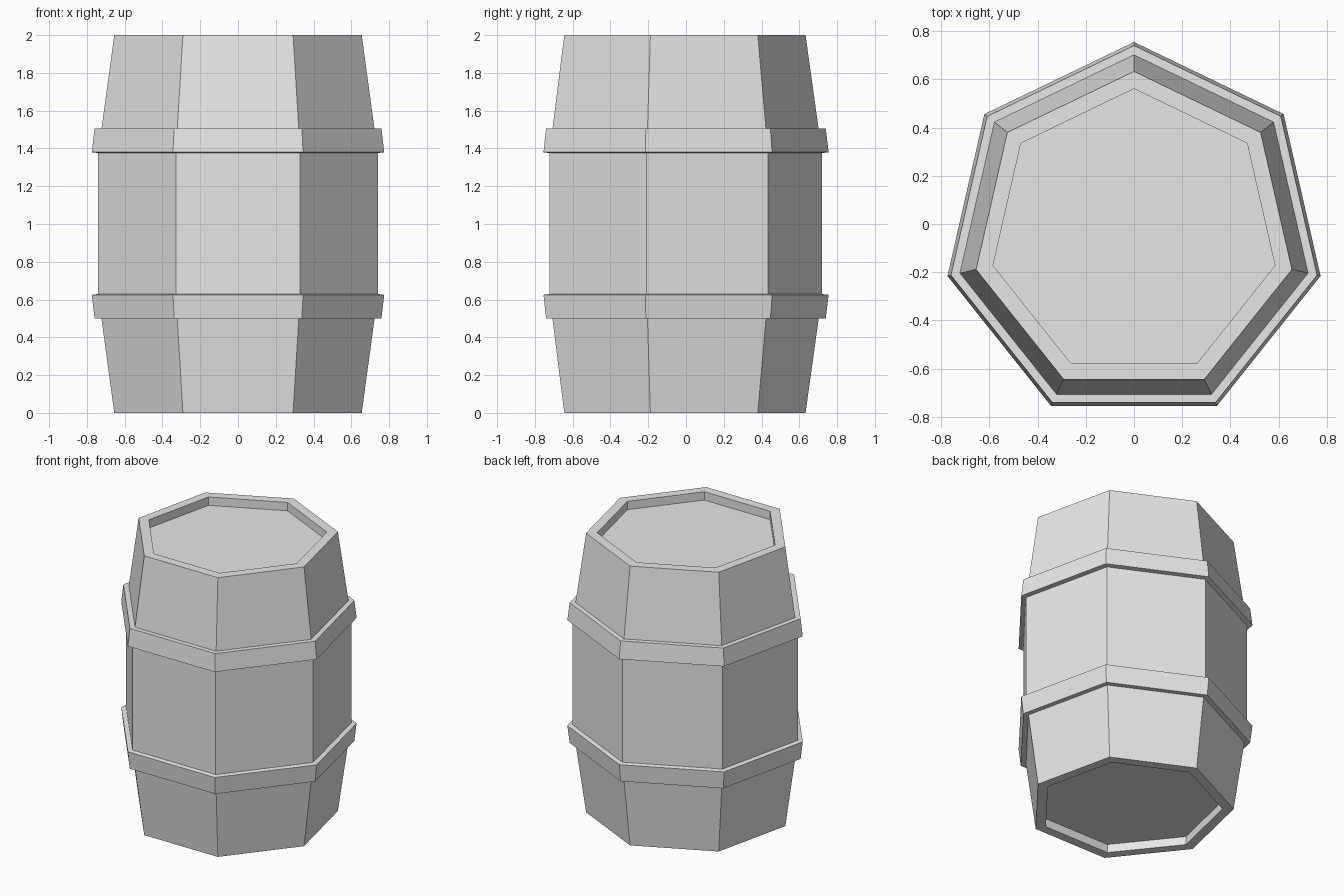
import bpy, bmesh
from math import sin, cos, tau

cube = bpy.data.objects.get("Cube")
if cube:
    bpy.data.objects.remove(cube, do_unlink=True)

SIDES = 7
CENTRE_Y = -0.039

grey = bpy.data.materials.new("plain grey")
grey.use_nodes = True
grey.diffuse_color = (0.8, 0.8, 0.8, 1)
grey.node_tree.nodes["Principled BSDF"].inputs["Base Color"].default_value = (0.8, 0.8, 0.8, 1)


def lathe(name, profile, closed):
    """Sweep (radius, z) points around a heptagon; cap the ends or join them into a ring."""
    bm = bmesh.new()
    rings = []
    for radius, z in profile:
        rings.append([bm.verts.new((radius * sin(tau * i / SIDES),
                                    CENTRE_Y + radius * cos(tau * i / SIDES), z))
                      for i in range(SIDES)])
    pairs = list(zip(rings, rings[1:]))
    if closed:
        pairs.append((rings[-1], rings[0]))
    else:
        bm.faces.new(rings[0])
        bm.faces.new(rings[-1])
    for a, b in pairs:
        for i in range(SIDES):
            j = (i + 1) % SIDES
            bm.faces.new((a[i], a[j], b[j], b[i]))
    bmesh.ops.recalc_face_normals(bm, faces=bm.faces[:])
    mesh = bpy.data.meshes.new(name)
    bm.to_mesh(mesh)
    bm.free()
    mesh.materials.append(grey)
    obj = bpy.data.objects.new(name, mesh)
    bpy.context.collection.objects.link(obj)
    return obj


# Barrel body with a recessed lid and base
lower_half = [(0.6, 0.06), (0.6, 0), (0.672, 0), (0.759, 0.625)]
upper_half = [(r, 2 - z) for r, z in reversed(lower_half)]
lathe("barrel_body", lower_half + upper_half, closed=False)

# Two hoops, mirrored about the middle of the barrel
hoop = [(0.735, 0.5), (0.779, 0.5), (0.794, 0.625), (0.755, 0.63)]
lathe("lower_hoop", hoop, closed=True)
lathe("upper_hoop", [(r, 2.01 - z - 0.005) for r, z in hoop], closed=True)
